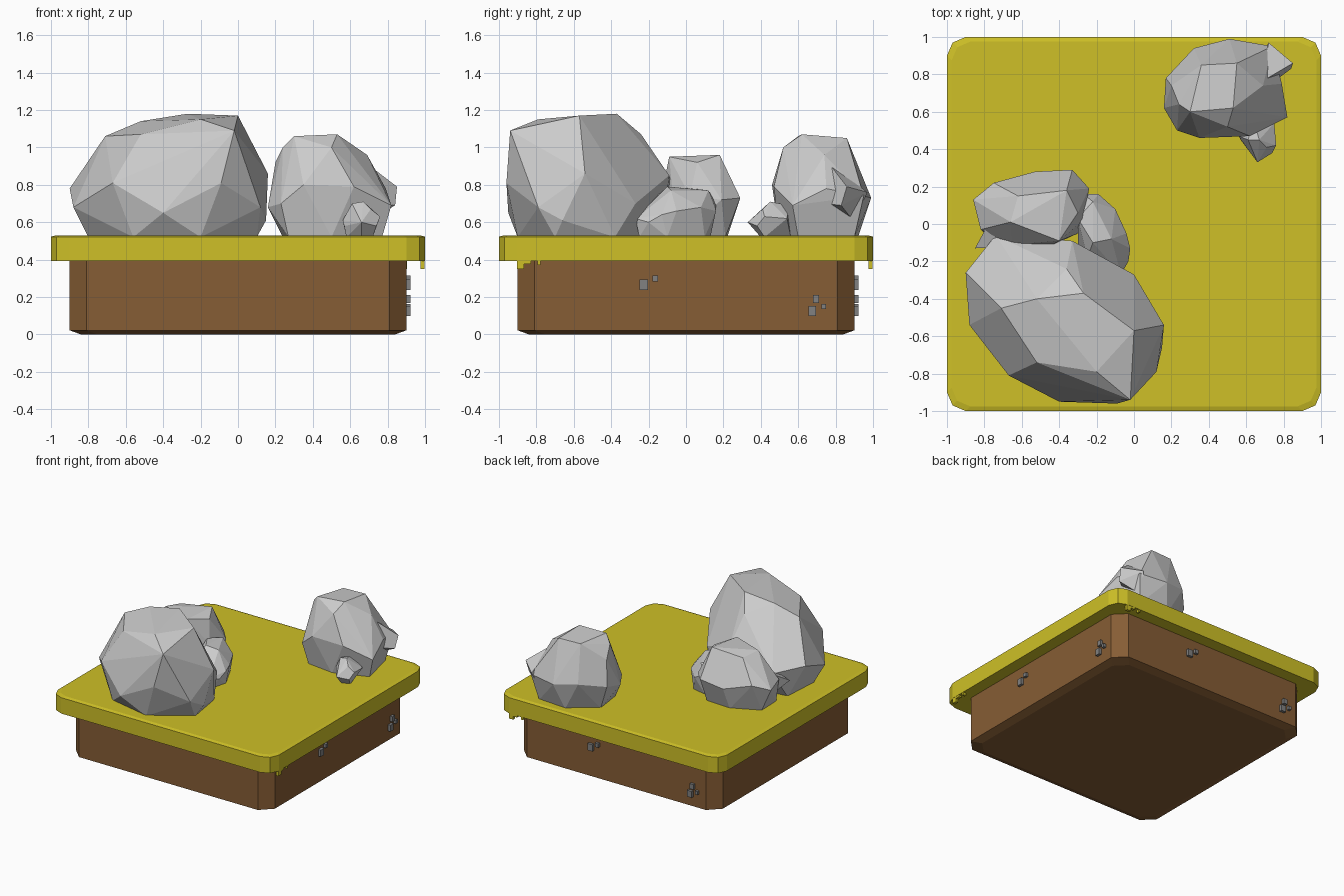
import bpy, bmesh, math
from mathutils import Matrix, Vector


def material(name, rgb):
    m = bpy.data.materials.new(name)
    m.diffuse_color = (*rgb, 1)
    return m


GRASS = material("grass", (0.62, 0.53, 0.02))
DIRT = material("dirt", (0.24, 0.11, 0.035))
STONE = material("dark_stone", (0.22, 0.22, 0.22))


def finish(name, bm, mat=None):
    bmesh.ops.recalc_face_normals(bm, faces=bm.faces)
    me = bpy.data.meshes.new(name)
    bm.to_mesh(me)
    bm.free()
    ob = bpy.data.objects.new(name, me)
    bpy.context.collection.objects.link(ob)
    if mat:
        me.materials.append(mat)
    return ob


def slab(name, corner, rings, mat):
    """Square slab: corner profile repeated four times, lofted through (inset, z) rings."""
    bm = bmesh.new()
    loops = []
    for inset, z in rings:
        ring = []
        for k in range(4):
            rot = Matrix.Rotation(k * math.pi / 2, 3, 'Z')
            for x, y in corner:
                ring.append(bm.verts.new(rot @ Vector((x - inset, y - inset, z))))
        loops.append(ring)
    n = len(loops[0])
    for a, b in zip(loops, loops[1:]):
        for i in range(n):
            bm.faces.new((a[i], a[(i + 1) % n], b[(i + 1) % n], b[i]))
    bm.faces.new(loops[0][::-1])
    bm.faces.new(loops[-1])
    return finish(name, bm, mat)


def rock(name, *hulls):
    """Faceted rock from one or more convex hulls."""
    bm = bmesh.new()
    for pts in hulls:
        part = bmesh.new()
        for p in pts:
            part.verts.new(p)
        res = bmesh.ops.convex_hull(part, input=part.verts[:])
        loose = [v for v in part.verts if not v.link_faces]
        bmesh.ops.delete(part, geom=loose, context='VERTS')
        bmesh.ops.dissolve_limit(part, angle_limit=math.radians(6),
                                 verts=part.verts[:], edges=part.edges[:])
        me = bpy.data.meshes.new("part")
        part.to_mesh(me)
        part.free()
        bm.from_mesh(me)
        bpy.data.meshes.remove(me)
    return finish(name, bm)


def side_boxes(name, boxes, x0, x1, mat):
    """Boxes (y, z, width, height) on the right face, repeated on the back face."""
    bm = bmesh.new()
    for k in range(2):
        rot = Matrix.Rotation(k * math.pi / 2, 4, 'Z')
        for y, z, w, h in boxes:
            m = rot @ Matrix.Translation(((x0 + x1) / 2, y, z)) @ Matrix.Diagonal((x1 - x0, w, h, 1))
            bmesh.ops.create_cube(bm, size=1, matrix=m)
    return finish(name, bm, mat)


# Ground block and grass top
slab("dirt_block", [(0.9, 0.81), (0.81, 0.9)],
     [(0.06, 0), (0, 0.022), (0, 0.4)], DIRT)
slab("grass_top", [(1, 0.9), (0.97, 0.97), (0.9, 1)],
     [(0, 0.392), (0, 0.522), (0.025, 0.53)], GRASS)

# Hanging grass tufts and embedded pebbles on two sides
side_boxes("grass_drips", [(-0.885, 0.373, 0.038, 0.045), (-0.85, 0.387, 0.04, 0.02),
                           (-0.785, 0.383, 0.016, 0.026)], 0.975, 0.998, GRASS)
side_boxes("side_pebbles", [(-0.225, 0.265, 0.045, 0.055), (-0.165, 0.298, 0.03, 0.032),
                            (0.675, 0.125, 0.042, 0.052), (0.695, 0.19, 0.034, 0.042),
                            (0.737, 0.15, 0.024, 0.028)], 0.89, 0.922, STONE)

# Large front boulder
rock("large_boulder", [
    (-0.9, -0.26, 0.78), (-0.88, -0.54, 0.68), (-0.67, -0.81, 0.81), (-0.4, -0.95, 0.65),
    (-0.09, -0.96, 0.81), (0.12, -0.79, 0.68), (0.16, -0.54, 0.86), (0.15, -0.66, 0.61),
    (0.0, -0.27, 0.7), (-0.33, -0.09, 0.85), (-0.74, -0.06, 0.75), (-0.52, -0.74, 1.07),
    (-0.02, -0.94, 1.09), (0.0, -0.57, 1.17), (-0.27, -0.37, 1.18), (-0.52, -0.4, 1.14),
    (-0.71, -0.45, 1.06), (-0.2, -0.79, 1.15), (-0.36, -0.24, 1.07), (-0.8, -0.5, 0.52),
    (-0.56, -0.82, 0.52), (-0.2, -0.9, 0.52), (0.1, -0.7, 0.52), (0.05, -0.38, 0.52),
    (-0.3, -0.13, 0.52), (-0.78, -0.2, 0.52)])

# Boulder behind it, with a pointed spur
rock("rear_left_boulder", [
    (-0.86, 0.13, 0.72), (-0.75, 0.22, 0.76), (-0.53, 0.28, 0.7), (-0.33, 0.29, 0.73),
    (-0.24, 0.19, 0.72), (-0.27, 0.02, 0.74), (-0.45, -0.12, 0.8), (-0.65, -0.11, 0.8),
    (-0.82, -0.03, 0.74), (-0.66, 0.01, 0.95), (-0.4, -0.09, 0.95), (-0.36, 0.18, 0.96),
    (-0.62, 0.15, 0.93), (-0.3, 0.06, 0.92), (-0.77, 0.12, 0.53), (-0.55, 0.22, 0.52),
    (-0.34, 0.21, 0.52), (-0.3, -0.05, 0.52), (-0.76, -0.08, 0.52)],
    [(-0.85, -0.13, 0.7), (-0.78, 0.0, 0.78), (-0.68, -0.12, 0.76), (-0.74, 0.0, 0.58),
     (-0.66, -0.1, 0.58)])

# Small boulder leaning between the two
rock("middle_boulder", [
    (-0.27, 0.16, 0.7), (-0.19, 0.16, 0.66), (-0.1, 0.08, 0.68), (-0.04, -0.05, 0.66),
    (-0.02, -0.13, 0.64), (-0.03, -0.2, 0.6), (-0.07, -0.27, 0.62), (-0.25, -0.18, 0.72),
    (-0.22, -0.1, 0.79), (-0.12, -0.08, 0.77), (-0.22, 0.12, 0.77), (-0.3, 0.03, 0.78),
    (-0.08, -0.25, 0.52), (-0.04, -0.1, 0.52), (-0.14, 0.1, 0.52), (-0.27, 0.13, 0.52),
    (-0.3, -0.15, 0.52)])

# Rear right boulder, with a pointed spur
rock("rear_right_boulder", [
    (0.17, 0.78, 0.72), (0.16, 0.62, 0.68), (0.23, 0.5, 0.7), (0.35, 0.46, 0.8),
    (0.62, 0.47, 0.79), (0.82, 0.57, 0.69), (0.79, 0.75, 0.78), (0.74, 0.95, 0.74),
    (0.51, 0.99, 0.73), (0.32, 0.94, 0.76), (0.2, 0.74, 0.92), (0.24, 0.64, 1.0),
    (0.3, 0.6, 1.06), (0.53, 0.62, 1.07), (0.55, 0.86, 1.05), (0.36, 0.85, 1.05),
    (0.69, 0.74, 0.96), (0.5, 0.52, 1.0), (0.27, 0.53, 0.52), (0.5, 0.5, 0.52),
    (0.77, 0.6, 0.52), (0.7, 0.9, 0.52), (0.45, 0.92, 0.52), (0.24, 0.76, 0.52)],
    [(0.85, 0.86, 0.79), (0.84, 0.83, 0.69), (0.72, 0.97, 0.76), (0.68, 0.76, 0.92),
     (0.72, 0.74, 0.7), (0.68, 0.9, 0.6)])

# Tiny stone at its foot
rock("small_stone", [
    (0.66, 0.33, 0.6), (0.74, 0.38, 0.58), (0.76, 0.42, 0.63), (0.75, 0.54, 0.62),
    (0.56, 0.47, 0.61), (0.57, 0.45, 0.58), (0.61, 0.45, 0.7), (0.67, 0.45, 0.71),
    (0.71, 0.41, 0.67), (0.64, 0.55, 0.69), (0.72, 0.42, 0.52), (0.58, 0.46, 0.52),
    (0.66, 0.4, 0.52), (0.66, 0.56, 0.52)])
